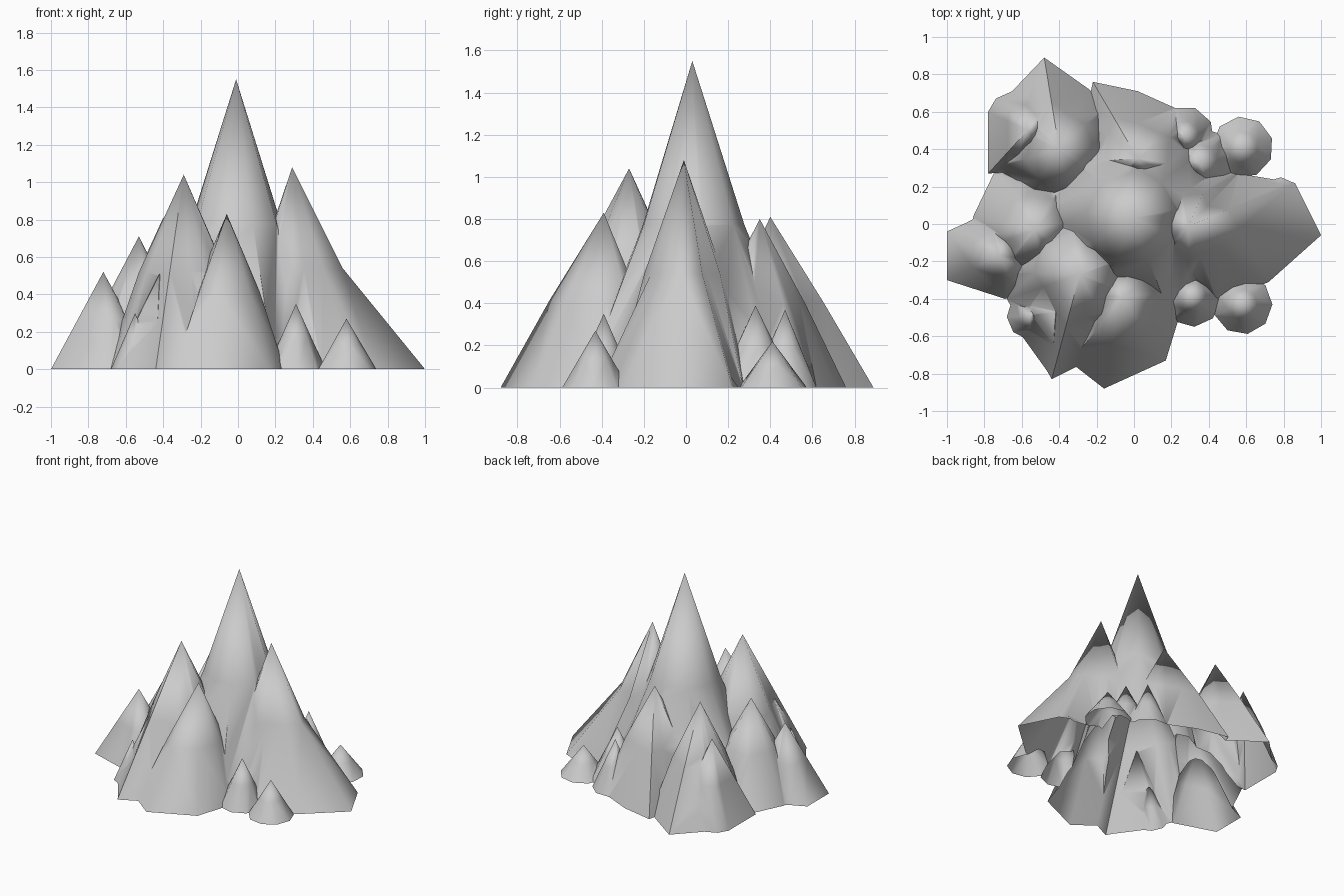
import bpy, bmesh, math

if "Cube" in bpy.data.objects:
    bpy.data.objects.remove(bpy.data.objects["Cube"])


def footprint(x, y, r, bulge, toes, n=7):
    """Ground outline (x, y, bulge): given outer toes, closed by a fuller round arc inside."""
    mid = math.atan2(sum(b - y for a, b in toes), sum(a - x for a, b in toes))
    offs = [(math.atan2(b - y, a - x) - mid + math.pi) % math.tau - math.pi for a, b in toes]
    pts = sorted((o, math.hypot(a - x, b - y), bulge) for o, (a, b) in zip(offs, toes))
    start = max(offs) + 0.35
    span = math.tau + min(offs) - 0.35 - start
    pts += [(start + span * i / (n - 1), r, 1.14) for i in range(n)]
    return [(x + d * math.cos(mid + o), y + d * math.sin(mid + o), k) for o, d, k in pts]


def ring(x, y, r, bulge=1, n=9, turn=0.2):
    return [(x + r * math.cos(turn + i * math.tau / n), y + r * math.sin(turn + i * math.tau / n), bulge)
            for i in range(n)]


def crag(name, x, y, h, base, depth):
    """Closed faceted peak: apex, half-height ring, ground ring, skirt below ground."""
    bm = bmesh.new()
    top = bm.verts.new((x, y, h))
    rings = [[bm.verts.new((x + (px - x) * s * (k if z > 0 else 1),
                            y + (py - y) * s * (k if z > 0 else 1), z)) for px, py, k in base]
             for z, s in ((h / 2, 0.5), (0, 1), (-depth, 1 + depth * 0.8 / h))]
    n = len(base)
    for i in range(n):
        j = (i + 1) % n
        bm.faces.new((top, rings[0][i], rings[0][j]))
        for a, b in zip(rings, rings[1:]):
            bm.faces.new((a[i], b[i], b[j], a[j]))
    bm.faces.new(rings[-1])
    bmesh.ops.triangulate(bm, faces=bm.faces[:])
    bmesh.ops.recalc_face_normals(bm, faces=bm.faces[:])
    me = bpy.data.meshes.new(name)
    bm.to_mesh(me)
    bm.free()
    ob = bpy.data.objects.new(name, me)
    bpy.context.collection.objects.link(ob)
    return ob


# Central summit
parts = [crag("mountain", -0.01, 0.03, 1.55, ring(-0.01, 0.03, 0.56, 0.88), 0.1)]

# Side peaks: x, y, height, inner radius, flank bulge, outer toes
peaks = [
    (0.29, -0.01, 1.08, 0.33, 0.76, [(1, -0.06), (0.72, -0.31), (0.45, -0.42), (0.86, 0.22), (0.56, 0.27)]),
    (-0.29, -0.27, 1.04, 0.42, 1, [(-0.44, -0.83), (-0.22, -0.72), (-0.68, -0.4)]),
    (-0.06, -0.39, 0.83, 0.31, 1.05, [(-0.16, -0.88), (0.17, -0.73), (0.25, -0.47), (-0.34, -0.74)]),
    (-0.53, -0.03, 0.71, 0.33, 1, [(-0.86, 0.04), (-0.75, 0.27)]),
    (-0.72, -0.17, 0.52, 0.25, 1, [(-1, -0.04), (-1, -0.3), (-0.69, -0.4)]),
    (-0.4, 0.4, 0.81, 0.34, 1.03, [(-0.48, 0.89), (-0.24, 0.72), (-0.68, 0.68)]),
    (-0.57, 0.5, 0.61, 0.24, 1, [(-0.78, 0.6), (-0.78, 0.27)]),
    (0.02, 0.35, 0.8, 0.36, 1.05, [(-0.22, 0.76), (0.02, 0.71), (0.22, 0.62)]),
    (-0.42, -0.47, 0.51, 0.23, 1, [(-0.67, -0.5), (-0.44, -0.82)]),
]
for i, (x, y, h, r, bulge, toes) in enumerate(peaks):
    parts.append(crag("peak", x, y, h, footprint(x, y, r, bulge, toes), 0.107 + 0.007 * i))

# Foothills: x, y, height, radius
foothills = [
    (0.58, -0.43, 0.27, 0.16), (0.58, 0.41, 0.22, 0.165), (0.31, -0.39, 0.35, 0.16),
    (0.35, 0.33, 0.39, 0.19), (0.27, 0.47, 0.37, 0.16), (0.78, 0.15, 0.14, 0.1),
    (-0.55, -0.49, 0.3, 0.13),
]
for i, (x, y, h, r) in enumerate(foothills):
    parts.append(crag("foothill", x, y, h, ring(x, y, r, 1, 9, 0.3 * i), 0.03 + 0.004 * i))

# Merge all peaks into one continuous surface
mountain = parts[0]
bpy.context.view_layer.objects.active = mountain
for p in parts[1:]:
    m = mountain.modifiers.new("union", 'BOOLEAN')
    m.operation, m.solver, m.object = 'UNION', 'EXACT', p
    bpy.ops.object.modifier_apply(modifier=m.name)
    bpy.data.objects.remove(p, do_unlink=True)

# Slice at ground level, leaving an open hollow shell
bm = bmesh.new()
bm.from_mesh(mountain.data)
bmesh.ops.bisect_plane(bm, geom=bm.verts[:] + bm.edges[:] + bm.faces[:], dist=1e-5,
                       plane_co=(0, 0, 0), plane_no=(0, 0, 1), clear_inner=True)
bmesh.ops.triangulate(bm, faces=bm.faces[:])
bm.to_mesh(mountain.data)
bm.free()

mountain.select_set(True)
bpy.ops.object.shade_smooth_by_angle(angle=math.radians(65))
